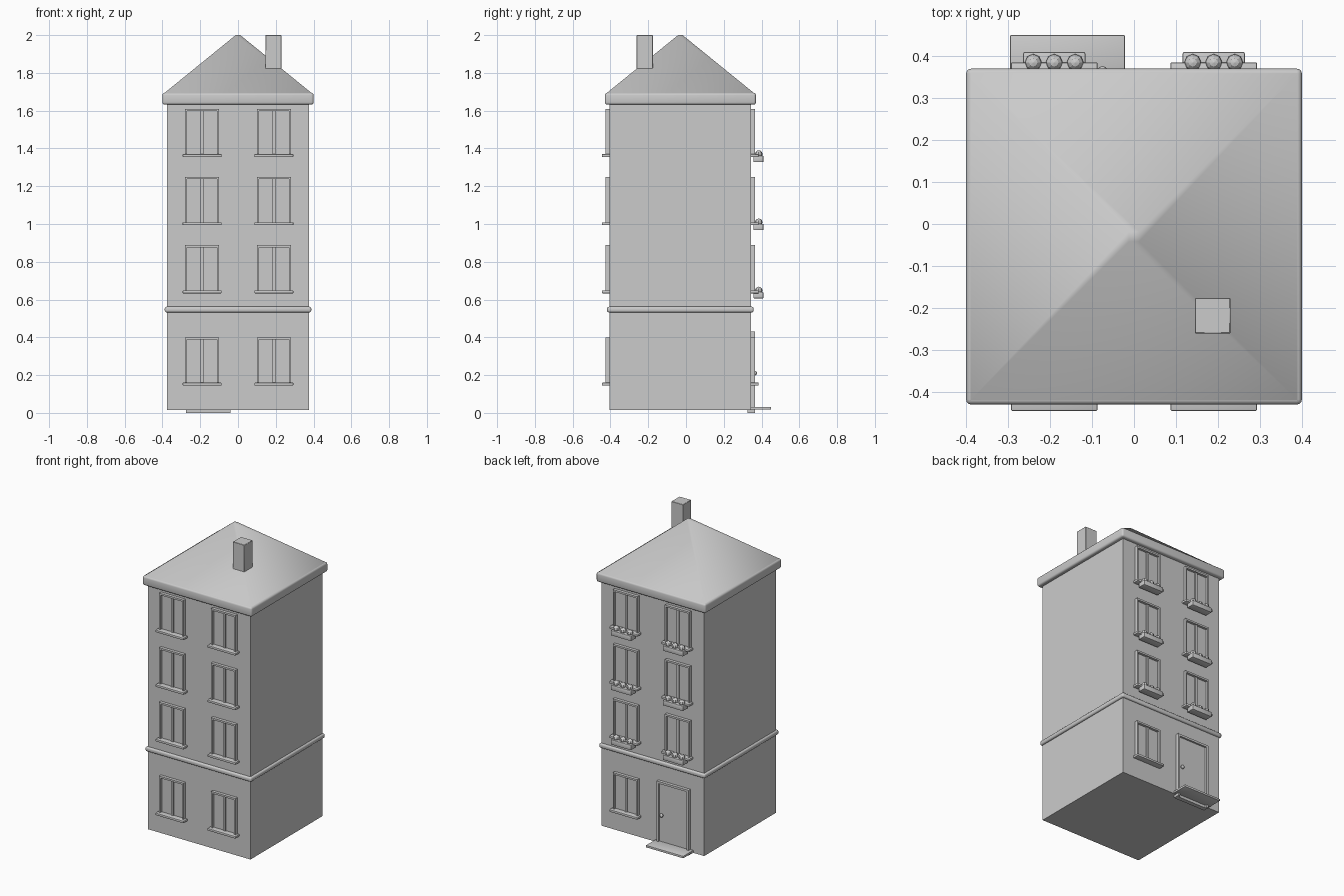
import bpy, bmesh, math
from mathutils import Matrix

old = bpy.data.objects.get("Cube")
if old:
    bpy.data.objects.remove(old, do_unlink=True)

grey = bpy.data.materials.new("plain grey")
grey.use_nodes = True
COLOUR = (0.6, 0.6, 0.6, 1)
grey.diffuse_color = COLOUR
grey.node_tree.nodes["Principled BSDF"].inputs["Base Color"].default_value = COLOUR

CY = -0.03          # centre of the house in y
HALF = 0.375        # half width of the walls
PITCH = 0.19        # window offset from the middle


def add_mesh(name, bm, smooth=None):
    mesh = bpy.data.meshes.new(name)
    bm.to_mesh(mesh)
    bm.free()
    mesh.materials.append(grey)
    ob = bpy.data.objects.new(name, mesh)
    bpy.context.collection.objects.link(ob)
    if smooth:
        bpy.ops.object.select_all(action="DESELECT")
        ob.select_set(True)
        bpy.context.view_layer.objects.active = ob
        bpy.ops.object.shade_smooth_by_angle(angle=math.radians(smooth))
    return ob


def box(name, x, y, z, bevel=0, segments=2):
    """Box from (min, max) pairs, with optional rounded edges."""
    bm = bmesh.new()
    bmesh.ops.create_cube(bm, size=1)
    for v in bm.verts:
        for i, (lo, hi) in enumerate((x, y, z)):
            v.co[i] = lo if v.co[i] < 0 else hi
    if bevel:
        bmesh.ops.bevel(bm, geom=bm.edges[:], offset=bevel, segments=segments,
                        profile=0.5, affect="EDGES")
    return add_mesh(name, bm, 40 if bevel else None)


def ball(name, x, y, z, r, sides=8):
    bm = bmesh.new()
    bmesh.ops.create_uvsphere(bm, u_segments=sides, v_segments=6, radius=r,
                              matrix=Matrix.Translation((x, y, z)))
    return add_mesh(name, bm)


def wall_box(name, side, x, out, z, bevel=0):
    """Box standing on the front (side -1) or back (side 1) wall."""
    y = sorted(CY + side * (HALF + d) for d in out)
    return box(name, x, y, z, bevel)


def window(side, cx, z, flowers):
    h = 0.24
    l, r, rim = cx - 0.09, cx + 0.09, 0.01
    deep = (-0.02, 0.02)
    wall_box("window_jamb", side, (l, l + rim), deep, (z, z + h))
    wall_box("window_jamb", side, (r - rim, r), deep, (z, z + h))
    wall_box("window_head", side, (l + rim, r - rim), deep, (z + h - 0.012, z + h))
    wall_box("window_mullion", side, (cx - 0.008, cx + 0.008), (-0.02, 0.012), (z, z + h - 0.012))
    wall_box("window_pane", side, (l + rim, r - rim), (-0.02, 0.004), (z, z + h - 0.012))
    wall_box("window_sill", side, (cx - 0.103, cx + 0.103), (-0.02, 0.04),
             (z - 0.015, z), 0.003)
    if flowers:
        wall_box("flower_box", side, (cx - 0.074, cx + 0.074), (0.012, 0.065),
                 (z - 0.042, z - 0.008), 0.004)
        for dx in (-0.05, 0, 0.05):
            ball("flower", cx + dx, CY + side * (HALF + 0.04), z, 0.02)


# Walls, string course and eaves
box("walls", (-HALF, HALF), (CY - HALF, CY + HALF), (0.015, 1.66))
box("string_course", (-0.388, 0.388), (CY - 0.388, CY + 0.388), (0.532, 0.562), 0.01, 3)
box("eaves", (-0.4, 0.4), (CY - 0.4, CY + 0.4), (1.632, 1.694), 0.012, 3)

# Pyramid roof with a tiny flat top
bm = bmesh.new()
bmesh.ops.create_cone(bm, cap_ends=True, segments=4, radius1=0.394 * math.sqrt(2),
                      radius2=0.012 * math.sqrt(2), depth=0.31,
                      matrix=Matrix.Translation((0, CY, 1.845)) @ Matrix.Rotation(math.pi / 4, 4, "Z"))
add_mesh("roof", bm, 75)

box("chimney", (0.145, 0.23), (-0.261, -0.176), (1.7, 2.0), 0.002, 1)

# Windows: upper floors on both sides, two at ground level in front, one behind
for cx in (-PITCH, PITCH):
    for floor in range(3):
        z = 0.648 + floor * 0.361
        window(-1, cx, z, False)
        window(1, cx, z, True)
    window(-1, cx, 0.16, False)
window(1, PITCH, 0.16, False)

# Back door with frame, knob and step
L, R, TOP, RIM = -0.275, -0.04, 0.43, 0.014
wall_box("door_jamb", 1, (L, L + RIM), (-0.02, 0.02), (0, TOP))
wall_box("door_jamb", 1, (R - RIM, R), (-0.02, 0.02), (0, TOP))
wall_box("door_head", 1, (L + RIM, R - RIM), (-0.02, 0.02), (TOP - RIM, TOP))
wall_box("door_leaf", 1, (L + RIM, R - RIM), (-0.02, 0.008), (0, TOP - RIM))
ball("door_knob", -0.075, CY + HALF + 0.019, 0.21, 0.012, 10)
wall_box("door_step", 1, (-0.295, -0.022), (-0.01, 0.105), (0.018, 0.032), 0.002)
